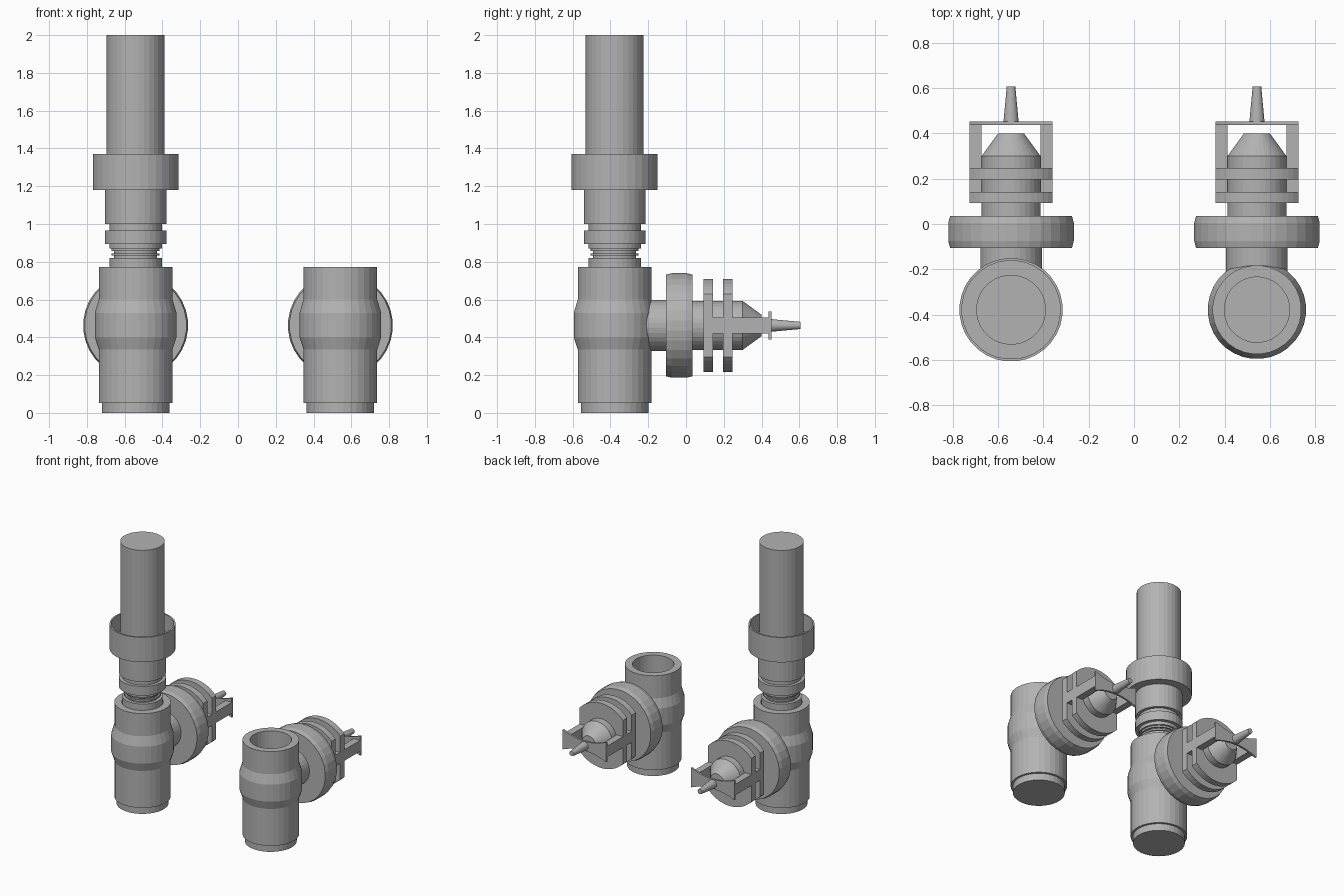
import bpy, bmesh, math
from mathutils import Matrix

SIDES = 32
BODY_Y = -0.378      # vertical axis of the bodies
ARM_Z = 0.463        # height of the horizontal arm

cube = bpy.data.objects.get("Cube")
if cube:
    bpy.data.objects.remove(cube, do_unlink=True)

grey = bpy.data.materials.new("plain grey")
grey.use_nodes = True
COLOUR = (0.45, 0.45, 0.45, 1)
grey.diffuse_color = COLOUR
grey.node_tree.nodes["Principled BSDF"].inputs["Base Color"].default_value = COLOUR


def finish(bm, name, matrix):
    bmesh.ops.recalc_face_normals(bm, faces=bm.faces)
    mesh = bpy.data.meshes.new(name)
    bm.to_mesh(mesh)
    bm.free()
    mesh.transform(matrix)
    mesh.materials.append(grey)
    obj = bpy.data.objects.new(name, mesh)
    bpy.context.collection.objects.link(obj)
    return obj


def lathe(name, profile, matrix):
    """Turn (radius, height) points about z and cap both ends."""
    bm = bmesh.new()
    rings = []
    for r, h in profile:
        angles = [2 * math.pi * (i + 0.5) / SIDES for i in range(SIDES)]
        rings.append([bm.verts.new((r * math.cos(a), r * math.sin(a), h)) for a in angles])
    for low, high in zip(rings, rings[1:]):
        for i in range(SIDES):
            j = (i + 1) % SIDES
            bm.faces.new((low[i], low[j], high[j], high[i]))
    bm.faces.new(rings[0])
    bm.faces.new(rings[-1])
    return finish(bm, name, matrix)


def prism(name, outline, start, end, matrix):
    """Extrude an outline along the local z axis."""
    bm = bmesh.new()
    face = bm.faces.new([bm.verts.new((x, y, start)) for x, y in outline])
    new = bmesh.ops.extrude_face_region(bm, geom=[face])["geom"]
    verts = [v for v in new if isinstance(v, bmesh.types.BMVert)]
    bmesh.ops.translate(bm, verts=verts, vec=(0, 0, end - start))
    return finish(bm, name, matrix)


# Outlines across the arm
HALF = 0.183
RING_R = 0.247
cut = math.asin(HALF / RING_R)
arc = [cut * (1 - 2 * i / 14) for i in range(15)]
top = [(RING_R * math.sin(a), RING_R * math.cos(a)) for a in arc]
clipped_ring = top + [(-x, -y) for x, y in top]

waist = [HALF * (1 - 2 * i / 12) for i in range(13)]
edge = [(x, 0.036 + 0.039 * (x / HALF) ** 2) for x in waist]
bow_plate = edge + [(-x, -y) for x, y in edge]


def build_valve(side, x):
    upright = Matrix.Translation((x, BODY_Y, 0))
    along = Matrix.Translation((x, 0, ARM_Z)) @ Matrix.Rotation(-math.pi / 2, 4, 'X')

    # Bulged vertical body with an open bore
    lathe(side + "_body", [
        (0.18, 0), (0.18, 0.053), (0.196, 0.053), (0.196, 0.335), (0.217, 0.40),
        (0.217, 0.53), (0.196, 0.60), (0.196, 0.773), (0.144, 0.773), (0.144, 0.15)], upright)

    # Arm, flange and tapered end
    lathe(side + "_arm_pipe", [(0.136, -0.22), (0.136, -0.09)], along)
    lathe(side + "_flange", [(0.27, -0.106), (0.278, -0.075), (0.278, 0.005), (0.27, 0.035)], along)
    lathe(side + "_arm_core", [(0.13, 0.02), (0.13, 0.30), (0.057, 0.40)], along)

    # Clipped rings and the frame that carries the nozzle
    for n, y in enumerate((0.092, 0.197)):
        prism(f"{side}_ring_{n + 1}", clipped_ring, y, y + 0.05, along)
    for label, s in (("left", 1), ("right", -1)):
        bar = [(s * a, b) for a, b in ((0.13, -0.042), (HALF, -0.042), (HALF, 0.042), (0.13, 0.042))]
        prism(f"{side}_frame_{label}_bar", bar, 0.10, 0.445, along)
    prism(side + "_frame_plate", bow_plate, 0.437, 0.452, along)
    lathe(side + "_nozzle", [(0.034, 0.445), (0.019, 0.606)], along)
    return upright


build_valve("left", 0.542)
upright = build_valve("right", -0.542)

# Plunger standing in the right body: grooved stem, cup collar and rod
lathe("plunger_stem", [
    (0.14, 0.16), (0.14, 0.82), (0.115, 0.82), (0.115, 0.832), (0.127, 0.832),
    (0.127, 0.845), (0.115, 0.845), (0.115, 0.857), (0.127, 0.857), (0.127, 0.87),
    (0.14, 0.87), (0.14, 0.895), (0.164, 0.895), (0.164, 0.965), (0.14, 0.965),
    (0.14, 1.0), (0.164, 1.0), (0.164, 1.19)], upright)
lathe("plunger_collar", [
    (0.228, 1.18), (0.228, 1.37), (0.217, 1.37), (0.217, 1.24)], upright)
lathe("plunger_rod", [(0.154, 1.2), (0.154, 2.0)], upright)
